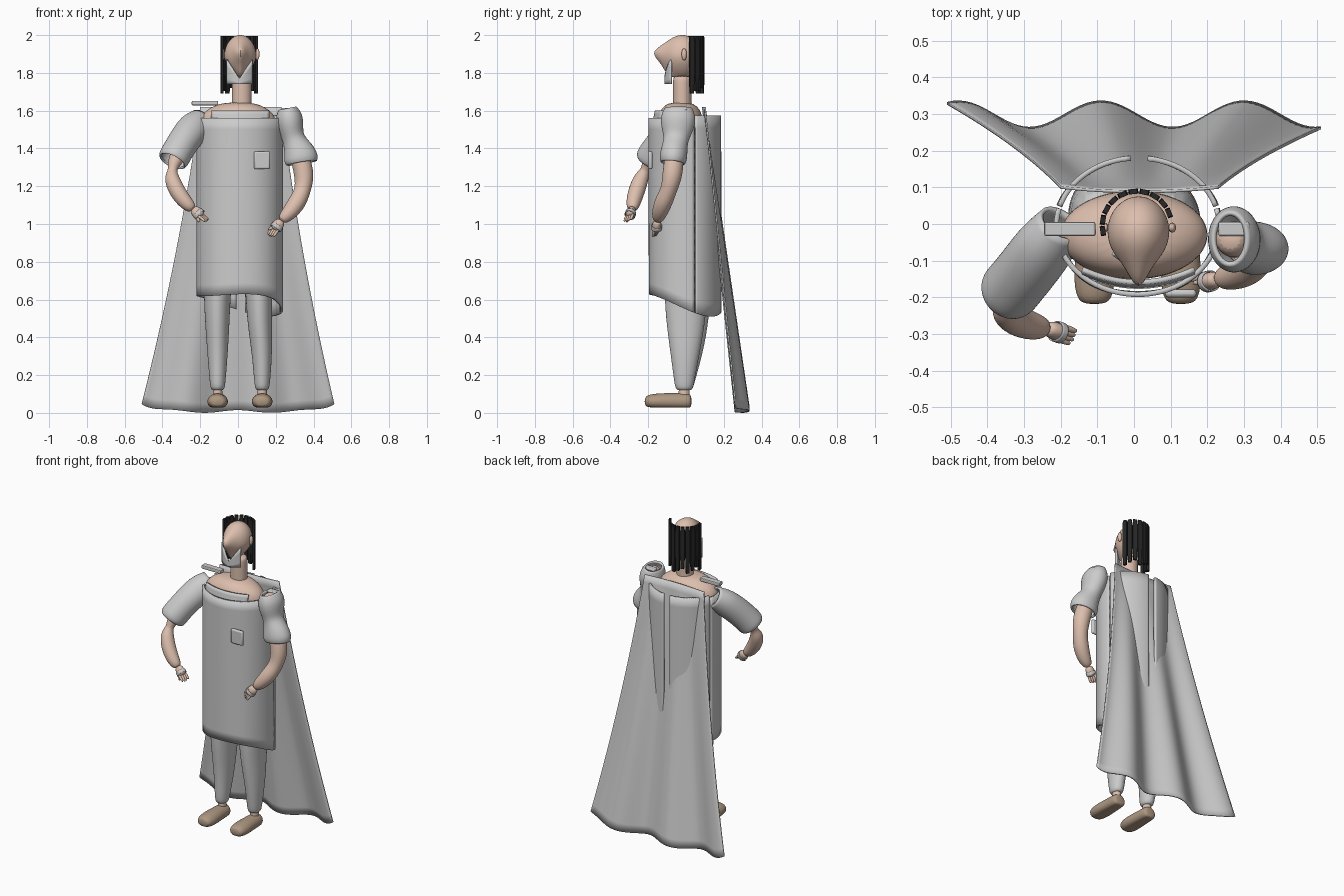
import bpy, math
from mathutils import Vector


def mat(name, c):
    m = bpy.data.materials.new(name)
    m.diffuse_color = (*c, 1)
    return m


SKIN = mat("skin", (0.72, 0.52, 0.42))
SHOE = mat("shoe_brown", (0.42, 0.31, 0.22))
HAIR = mat("hair_black", (0.02, 0.02, 0.02))


def make(name, verts, faces, m=None, thick=0, sub=0):
    me = bpy.data.meshes.new(name)
    me.from_pydata(verts, [], faces)
    me.update()
    ob = bpy.data.objects.new(name, me)
    bpy.context.collection.objects.link(ob)
    if m:
        me.materials.append(m)
    for p in me.polygons:
        p.use_smooth = True
    if sub:
        s = ob.modifiers.new("smooth", "SUBSURF")
        s.levels = s.render_levels = sub
    if thick:
        s = ob.modifiers.new("thickness", "SOLIDIFY")
        s.thickness, s.offset = thick, 0
    bpy.context.view_layer.objects.active = ob
    ob.select_set(True)
    bpy.ops.object.shade_smooth_by_angle(angle=math.radians(50))
    ob.select_set(False)
    return ob


# elliptical tube through (x, y, z, ra, rb) sections
def tube(name, path, m=None, cap=True, thick=0, n=14, ref=(0, 1, 0)):
    P = [Vector(p[:3]) for p in path]
    verts, faces = [], []
    for i, p in enumerate(path):
        t = (P[min(i + 1, len(P) - 1)] - P[max(i - 1, 0)]).normalized()
        a = t.cross(Vector(ref)).normalized()
        b = t.cross(a)
        ra, rb = p[3], p[-1]
        for k in range(n):
            w = 2 * math.pi * k / n
            verts.append(P[i] + a * ra * math.cos(w) + b * rb * math.sin(w))
    for i in range(len(P) - 1):
        for k in range(n):
            j = (k + 1) % n
            faces.append((i * n + k, i * n + j, (i + 1) * n + j, (i + 1) * n + k))
    if cap:
        faces += [tuple(range(n))[::-1], tuple(range((len(P) - 1) * n, len(P) * n))]
    return make(name, verts, faces, m, thick, 2)


# cloth sheet from f(u, v), both 0..1
def sheet(name, f, nu, nv, thick, m=None):
    verts = [f(i / nu, j / nv) for j in range(nv + 1) for i in range(nu + 1)]
    w = nu + 1
    faces = [(j * w + i, j * w + i + 1, j * w + w + i + 1, j * w + w + i)
             for j in range(nv) for i in range(nu)]
    return make(name, verts, faces, m, thick)


def box(name, lo, hi, bevel=0.006):
    bpy.ops.mesh.primitive_cube_add(size=1, location=[(a + b) / 2 for a, b in zip(lo, hi)])
    ob = bpy.context.object
    ob.name = name
    ob.scale = [b - a for a, b in zip(lo, hi)]
    bpy.ops.object.transform_apply(location=False, rotation=False)
    bv = ob.modifiers.new("bevel", "BEVEL")
    bv.width, bv.segments = bevel, 2
    return ob


# head with a pointed nose and narrow chin
bpy.ops.mesh.primitive_uv_sphere_add(segments=40, ring_count=28)
head = bpy.context.object
head.name = "head"
head.data.materials.append(SKIN)
for v in head.data.vertices:
    x, y, z = v.co
    narrow = 1 - 0.35 * max(0, -z) ** 1.5
    nose = 0
    if y < 0:
        nose = 0.055 * math.exp(-(x / 0.4) ** 2) * math.exp(-((z - 0.15) / 0.45) ** 2)
        nose += 0.03 * math.exp(-(x / 0.35) ** 2) * max(0, -z)
    v.co = (0.012 + 0.084 * x * narrow, -0.02 + 0.095 * y - nose,
            1.89 + (0.11 if z > 0 else 0.115) * z)
bpy.ops.object.shade_smooth()
for s in (-1, 1):
    tube("ear", [(0.012 + s * 0.088, -0.01, 1.865, 0.008, 0.01),
                 (0.012 + s * 0.094, -0.01, 1.9, 0.012, 0.016),
                 (0.012 + s * 0.09, -0.01, 1.93, 0.008, 0.01)], SKIN)

# beard
sheet("beard", lambda u, v: (
    0.008 + 0.066 * (2 * u - 1), -0.108 + 0.03 * (2 * u - 1) ** 2,
    1.74 + v * (0.03 + 0.1 * abs(2 * u - 1))), 16, 4, 0.012)

# hair locks around the back of the head
for i in range(10):
    a = math.radians(22 + i * 18.5)
    c, s = math.cos(a), math.sin(a)
    verts = []
    for z, k in ((1.995, 0.8), (1.96, 1), (1.8, 1), (1.69 + 0.015 * (i % 3), 0.75)):
        for q, r in ((-1, -1), (1, -1), (1, 1), (-1, 1)):
            R, T = 0.094 + 0.007 * r, 0.0135 * q * k
            verts.append((0.008 + R * c - T * s, -0.005 + R * s + T * c, z))
    faces = [(3, 2, 1, 0), (12, 13, 14, 15)]
    faces += [(j * 4 + k, j * 4 + (k + 1) % 4, j * 4 + 4 + (k + 1) % 4, j * 4 + 4 + k)
              for j in range(3) for k in range(4)]
    make("hair_lock", verts, faces, HAIR)

# neck and body
tube("neck", [(0.02, -0.02, z, 0.054, 0.05) for z in (1.6, 1.61, 1.76, 1.785)], SKIN)
tube("torso", [(0, -0.03, z, a, b) for z, a, b in (
    (0.9, 0.14, 0.1), (1.05, 0.15, 0.1), (1.3, 0.18, 0.115), (1.5, 0.205, 0.125),
    (1.57, 0.205, 0.12), (1.615, 0.155, 0.1), (1.645, 0.08, 0.06))], SKIN, n=20)


# tunic: front panel and two split back panels
def tunic(a0, a1, top):
    def f(u, v):
        a = math.radians(a0 + (a1 - a0) * u)
        x, y = 0.01 + 0.222 * math.cos(a), -0.006 + 0.186 * math.sin(a)
        hem = 0.585 + 0.055 * math.cos(a - math.radians(232)) - 0.02 * math.sin(a * 2)
        k = 1 + 0.012 * math.sin(5 * a) * (1 - v)
        return (0.01 + (x - 0.01) * k, y * k, hem + (top - hem) * v)
    return f


sheet("tunic_front", tunic(-195, 15, 1.56), 48, 16, 0.014)
sheet("tunic_back_right", tunic(17, 83, 1.575), 20, 16, 0.014)
sheet("tunic_back_left", tunic(95, 163, 1.575), 20, 16, 0.014)
sheet("collar", lambda u, v: (
    0.012 + (0.15 + 0.003 * v) * (2 * u - 1), -0.17 + 0.035 * (2 * u - 1) ** 2 + 0.012 * v,
    1.54 + v * 0.06), 20, 3, 0.014)
box("chest_pocket", (0.085, -0.2, 1.29), (0.17, -0.178, 1.385), 0.009)


# cape falling from the shoulders
def cape(u, v):
    s = 2 * u - 1
    x = s * (0.215 + 0.205 * v + 0.09 * v * v) + 0.015 * (1 - v)
    low = 0.297 + 0.036 * math.cos(2 * math.pi * (0.51 * s + 0.09) / 0.39)
    top = 0.088 + 0.012 * s * s
    zb = 0.008 + 0.045 * abs(s) ** 8 + 0.007 * math.cos(9 * s)
    return (x, top + (low - top) * v, 1.62 + (zb - 1.62) * v)


sheet("cape", cape, 64, 32, 0.008)
box("shoulder_strap_left", (-0.245, -0.033, 1.628), (-0.105, 0.006, 1.652))
box("shoulder_strap_right", (0.23, -0.033, 1.597), (0.315, 0.006, 1.615))

# sleeves
tube("sleeve_left", [(-0.2, 0.0, 1.55, 0.06, 0.06), (-0.235, -0.05, 1.51, 0.085, 0.075),
                     (-0.28, -0.11, 1.45, 0.08, 0.08), (-0.32, -0.16, 1.385, 0.078, 0.08),
                     (-0.342, -0.185, 1.345, 0.08, 0.082), (-0.347, -0.19, 1.335, 0.07, 0.07)],
     cap=False, thick=0.012)
tube("sleeve_right", [(0.262, -0.04, 1.61, 0.045, 0.07), (0.27, -0.04, 1.57, 0.07, 0.09),
                      (0.278, -0.045, 1.51, 0.065, 0.085), (0.293, -0.052, 1.45, 0.05, 0.058),
                      (0.32, -0.062, 1.395, 0.075, 0.066), (0.335, -0.068, 1.345, 0.09, 0.07),
                      (0.338, -0.07, 1.325, 0.078, 0.06)], cap=False, thick=0.012)
tube("shoulder_right", [(0.26, -0.04, 1.61, 0.03), (0.27, -0.04, 1.57, 0.058),
                        (0.29, -0.05, 1.45, 0.04)], SKIN)

# arms
tube("arm_left", [(-0.23, -0.05, 1.51, 0.05), (-0.32, -0.17, 1.36, 0.045),
                  (-0.342, -0.205, 1.315, 0.034), (-0.346, -0.215, 1.285, 0.022),
                  (-0.355, -0.235, 1.25, 0.042), (-0.325, -0.262, 1.175, 0.046),
                  (-0.275, -0.28, 1.11, 0.04), (-0.235, -0.285, 1.075, 0.026)], SKIN)
tube("arm_right", [(0.3, -0.055, 1.43, 0.045), (0.34, -0.065, 1.32, 0.055),
                   (0.352, -0.075, 1.24, 0.053), (0.342, -0.092, 1.175, 0.043),
                   (0.315, -0.12, 1.115, 0.05), (0.27, -0.142, 1.055, 0.042),
                   (0.225, -0.152, 1.015, 0.026)], SKIN)


# hands: palm, cuff band, four fingers and a thumb
def hand(side, wrist, d, spread, thumb):
    w, d, sp = Vector(wrist), Vector(d).normalized(), Vector(spread).normalized()
    tube("palm_" + side, [(*(w + d * t), r, r * 0.8) for t, r in
                          ((0, 0.022), (0.02, 0.03), (0.05, 0.032), (0.065, 0.022))], SKIN)
    tube("hand_band_" + side, [(*(w + d * t), 0.031, 0.028) for t in (0.035, 0.055)],
         cap=False, thick=0.004)
    for i in range(4):
        o = w + sp * (i - 1.5) * 0.013
        tube("finger_" + side, [(*(o + d * t), r) for t, r in
                                ((0.05, 0.009), (0.08, 0.009), (0.108 - 0.004 * abs(i - 1), 0.006))],
             SKIN, n=8)
    th = Vector(thumb)
    tube("thumb_" + side, [(*(w + d * 0.025), 0.012), (*(w + d * 0.035 + th * 0.6), 0.01),
                           (*(w + d * 0.045 + th), 0.006)], SKIN, n=8)


hand("left", (-0.24, -0.283, 1.08), (0.085, -0.03, -0.07), (0.5, 0.8, 0.2), (0.0, -0.02, -0.045))
hand("right", (0.23, -0.15, 1.02), (-0.06, -0.015, -0.085), (0.7, -0.6, -0.4), (-0.045, -0.005, -0.015))

# legs, ankles and shoes
for side, xt, xb, lean in (("left", -0.11, -0.108, 0.012), ("right", 0.112, 0.128, -0.005)):
    tube("trouser_" + side, [
        (xt * 0.75, lean - 0.005, 0.98, 0.09, 0.11), (xt, lean + 0.005, 0.7, 0.076, 0.12),
        (xt, lean + 0.004, 0.5, 0.068, 0.11), (xb, lean, 0.32, 0.056, 0.08),
        (xb, -0.01, 0.15, 0.042, 0.052), (xb, -0.01, 0.115, 0.036, 0.045)])
    tube("ankle_" + side, [(xb, -0.01, z, 0.026, 0.03) for z in (0.14, 0.1, 0.06)], SKIN)
    shoe = tube("shoe_" + side, [(xb, y, 0.06, a, b) for y, a, b in (
        (0.03, 0.036, 0.036), (0.01, 0.048, 0.046), (-0.06, 0.05, 0.046), (-0.13, 0.058, 0.046),
        (-0.19, 0.054, 0.04), (-0.22, 0.036, 0.026))], SHOE, ref=(0, 0, 1))
    for v in shoe.data.vertices:
        v.co.z = max(v.co.z, 0.028)
